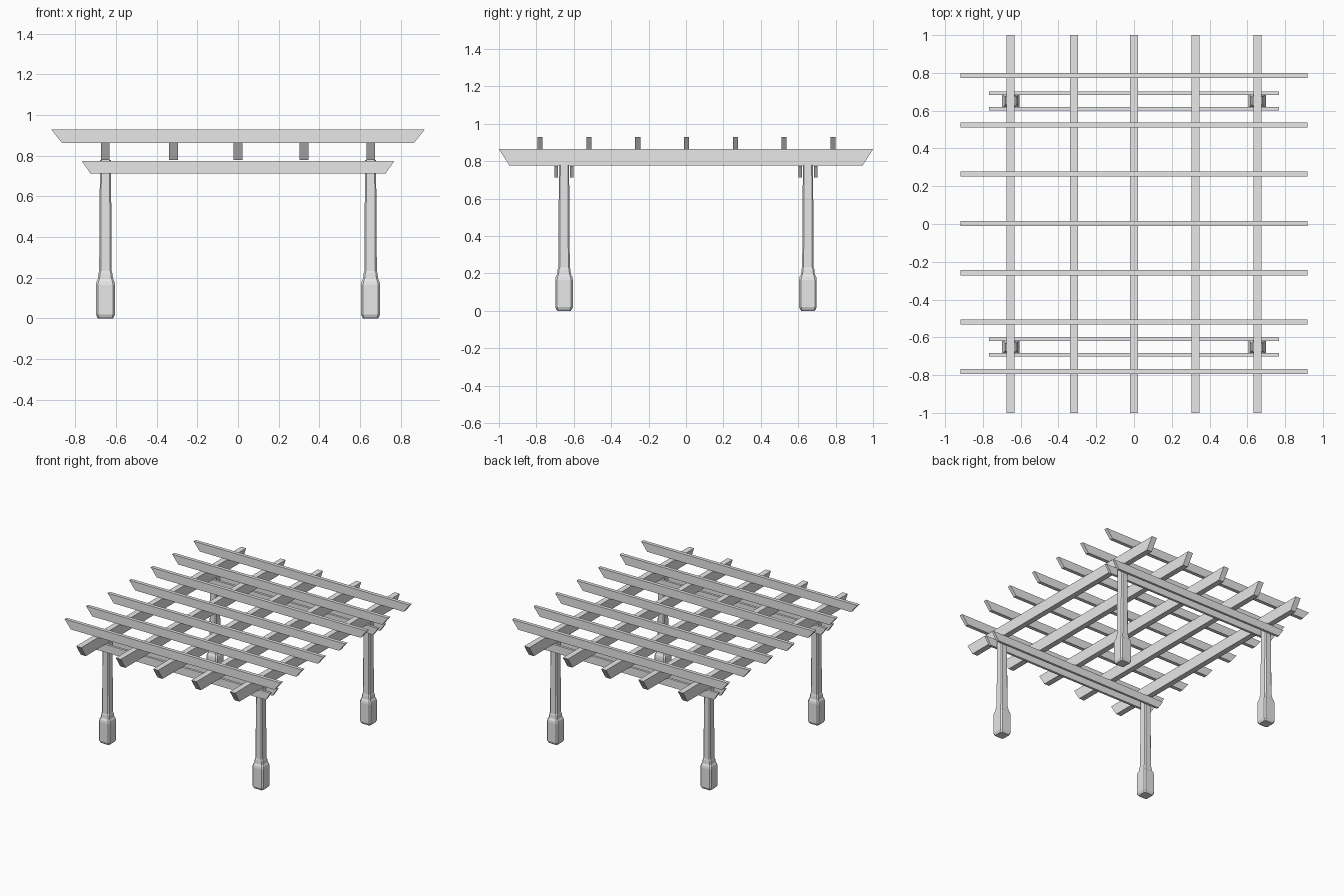
import bpy
import bmesh

cube = bpy.data.objects.get("Cube")
if cube:
    bpy.data.objects.remove(cube, do_unlink=True)

grey = bpy.data.materials.new("plain_grey")
grey.use_nodes = True
colour = (0.8, 0.8, 0.8, 1)
grey.diffuse_color = colour
grey.node_tree.nodes["Principled BSDF"].inputs["Base Color"].default_value = colour


def finish(name, bm):
    bmesh.ops.recalc_face_normals(bm, faces=bm.faces)
    mesh = bpy.data.meshes.new(name)
    bm.to_mesh(mesh)
    bm.free()
    mesh.materials.append(grey)
    obj = bpy.data.objects.new(name, mesh)
    bpy.context.collection.objects.link(obj)
    return obj


def loft(bm, rings):
    """Skin a stack of equal-sized rings and cap both ends."""
    loops = [[bm.verts.new(p) for p in ring] for ring in rings]
    n = len(loops[0])
    for a, b in zip(loops, loops[1:]):
        for i in range(n):
            j = (i + 1) % n
            bm.faces.new((a[i], a[j], b[j], b[i]))
    bm.faces.new(loops[0][::-1])
    bm.faces.new(loops[-1])


def board(name, axis, offset, width, top, bottom, z0, z1):
    """Timber along an axis with slanted ends, longer on top."""
    profile = [(-bottom, z0), (bottom, z0), (top, z1), (-top, z1)]
    rings = []
    for side in (offset - width / 2, offset + width / 2):
        rings.append([(u, side, z) if axis == "x" else (side, u, z) for u, z in profile])
    bm = bmesh.new()
    loft(bm, rings)
    return finish(name, bm)


def post(name, x, y):
    """Chamfered square post with a wide rounded foot."""
    # height, half width, corner cut
    sections = [(0, .036, .008), (.006, .041, .009), (.02, .047, .01),
                (.165, .047, .01), (.182, .044, .01), (.195, .037, .008),
                (.222, .034, .008), (.232, .031, .008), (.78, .027, .007)]
    rings = []
    for z, h, c in sections:
        k = h - c
        outline = [(h, -k), (h, k), (k, h), (-k, h), (-h, k), (-h, -k), (-k, -h), (k, -h)]
        rings.append([(x + u, y + v, z) for u, v in outline])
    bm = bmesh.new()
    loft(bm, rings)
    return finish(name, bm)


# Corner posts, each row clasped by a pair of support beams
for row, sy in (("front", -1), ("back", 1)):
    for side, sx in (("right", -1), ("left", 1)):
        post(f"{row}_{side}_post", sx * .652, sy * .652)
    for place, y in (("inner", .611), ("outer", .693)):
        board(f"{row}_{place}_beam", "x", sy * y, .018, .768, .727, .713, .774)

# Rafters running front to back
for i, x in enumerate((-.653, -.317, 0, .325, .653)):
    board(f"rafter_{i + 1}", "y", x, .043, 1, .945, .778, .864)

# Thin slats across the top
for i in range(7):
    board(f"slat_{i + 1}", "x", .003 + (i - 3) * .261, .027, .918, .866, .863, .928)
